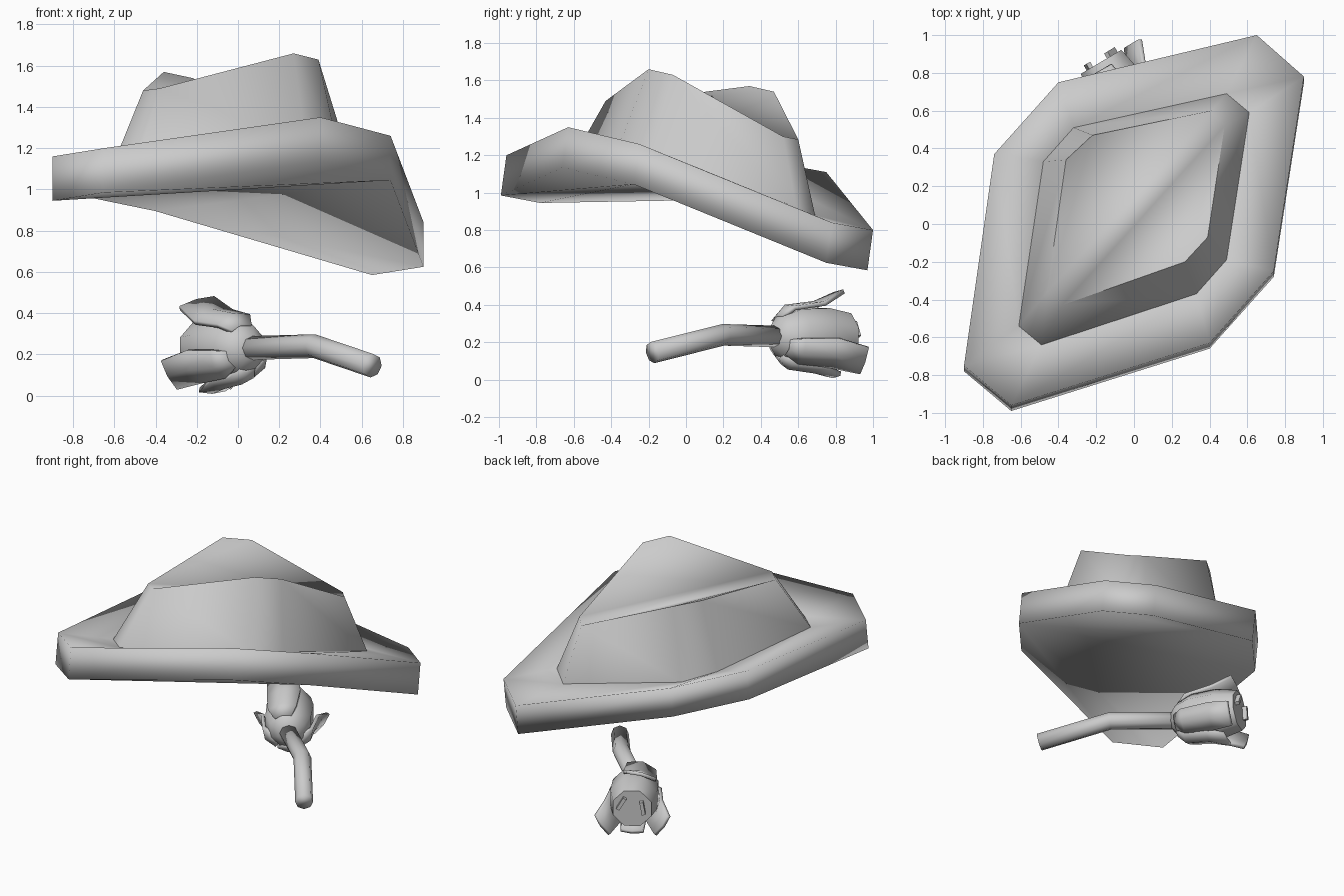
import bpy, bmesh, math
from mathutils import Vector

if "Cube" in bpy.data.objects:
    bpy.data.objects.remove(bpy.data.objects["Cube"])


def make(name, verts, faces, angle=50):
    me = bpy.data.meshes.new(name)
    me.from_pydata([tuple(v) for v in verts], [], faces)
    bm = bmesh.new()
    bm.from_mesh(me)
    bmesh.ops.recalc_face_normals(bm, faces=bm.faces[:])
    bm.to_mesh(me)
    bm.free()
    ob = bpy.data.objects.new(name, me)
    bpy.context.collection.objects.link(ob)
    bpy.ops.object.select_all(action='DESELECT')
    ob.select_set(True)
    bpy.context.view_layer.objects.active = ob
    bpy.ops.object.shade_smooth_by_angle(angle=math.radians(angle))
    return ob


def bridge(rings):
    """Stack rings of equal size, returning vertices and side quads."""
    n = len(rings[0])
    verts = [Vector(p) for r in rings for p in r]
    faces = [(k*n + i, k*n + (i+1) % n, (k+1)*n + (i+1) % n, (k+1)*n + i)
             for k in range(len(rings) - 1) for i in range(n)]
    return verts, faces


# Hat outlines, eight corners each
rim = [(.65, 1, .8), (.9, .78, .84), (.74, -.25, 1.26), (.4, -.63, 1.35),
       (-.65, -.96, 1.2), (-.9, -.75, 1.16), (-.74, .37, 1.18), (-.4, .75, 1.11)]
base = [(.49, .69, .88), (.61, .59, .92), (.49, -.19, 1.18), (.33, -.37, 1.22),
        (-.49, -.64, 1.12), (-.61, -.54, 1.11), (-.48, .33, 1.09), (-.32, .51, 1.04)]
crest = [(.41, .6, 1.285), (.48, .52, 1.30), (.39, -.07, 1.63), (.27, -.2, 1.66),
         (-.38, -.43, 1.49), (-.46, -.36, 1.48), (-.36, .34, 1.57), (-.22, .47, 1.54)]

# Brim: upper surface, even-depth outer edge and folded underside
lip = [(x, y - .03, z - .215) for x, y, z in rim]
v, f = bridge([base, rim, lip])
f += [(18, 19, 20), (18, 20, 21), (18, 21, 22), (18, 22, 23), (18, 23, 17), (17, 23, 16)]
make("hat_brim", v, f, 110)

# Crown: tapered wall with a pinched top folded along its length
v, f = bridge([base, crest])
f += [(13, 8, 9, 12), (9, 10, 11, 12), (13, 14, 15, 8)]
make("hat_crown", v, f, 80)

# Frame of the flower head
origin = Vector((.05, .48, .23))
axis = Vector((-.51, .86, 0)).normalized()
side = Vector((-.86, -.51, 0)).normalized()
up = Vector((0, 0, 1))


def polar(t, r, a):
    return origin + axis*t + (side*math.cos(a) + up*math.sin(a))*r


# Stem: bent eight-sided tube
path = [Vector(p) for p in [(.65, -.18, .145), (.37, .2, .24), (.02, .52, .23)]]
dirs = [path[1] - path[0], path[2] - path[0], path[2] - path[1]]
rings = []
for p, d in zip(path, dirs):
    s = d.cross(up).normalized()
    w = s.cross(d).normalized()
    rings.append([p + (s*math.cos(a) + w*math.sin(a))*.058
                  for a in [math.tau*i/8 for i in range(8)]])
v, f = bridge(rings)
make("flower_stem", v, f + [tuple(range(8)), tuple(range(16, 24))], 95)

# Bud: lathed eight-sided cup with a closed front
profile = [(-.02, .06), (.03, .12), (.13, .16), (.3, .165), (.44, .135)]
v, f = bridge([[polar(t, r, math.tau*(i + .5)/8) for i in range(8)] for t, r in profile])
make("flower_bud", v, f + [tuple(range(8)), tuple(range(32, 40))])


# Petals: curved strips hugging the bud and flaring at the tip
def petal(name, degrees, size, flare, width):
    a0 = math.radians(degrees)
    rad = side*math.cos(a0) + up*math.sin(a0)
    tan = up*math.cos(a0) - side*math.sin(a0)
    verts, faces = [], []
    for t, r, w, drop in [(.03, .11, .5, .015), (.09, .165, .85, .03),
                          (.28, .185, 1, .03), (.42, flare, .9, .01)]:
        for k in (-1, 0, 1):
            verts.append(origin + axis*(t*size) + rad*(r - drop*abs(k)) + tan*(w*k*width))
    for i in range(3):
        for k in range(2):
            a = i*3 + k
            faces.append((a, a+1, a+4, a+3))
    ob = make(name, verts, faces)
    m = ob.modifiers.new("thickness", 'SOLIDIFY')
    m.thickness = .024
    m.offset = 0


for n, (deg, size, flare, width) in enumerate([(-33, 1, .24, .09), (-147, 1.04, .24, .09),
                                               (76, .95, .235, .11), (-92, .85, .21, .08)]):
    petal(f"flower_petal_{n + 1}", deg, size, flare, width)

# Small inner petal tips rising from the front of the bud
for n, (deg, r) in enumerate([(10, .07), (150, .08)]):
    a = math.radians(deg)
    c = polar(.45, r, a)
    tan = up*math.cos(a) - side*math.sin(a)
    rad = side*math.cos(a) + up*math.sin(a)
    rings = [[c + axis*t + tan*x*.045 + rad*y*.012
              for x, y in [(-1, -1), (1, -1), (1, 1), (-1, 1)]] for t in (-.03, .02)]
    v, f = bridge(rings)
    make(f"inner_petal_{n + 1}", v, f + [(0, 1, 2, 3), (4, 5, 6, 7)])
